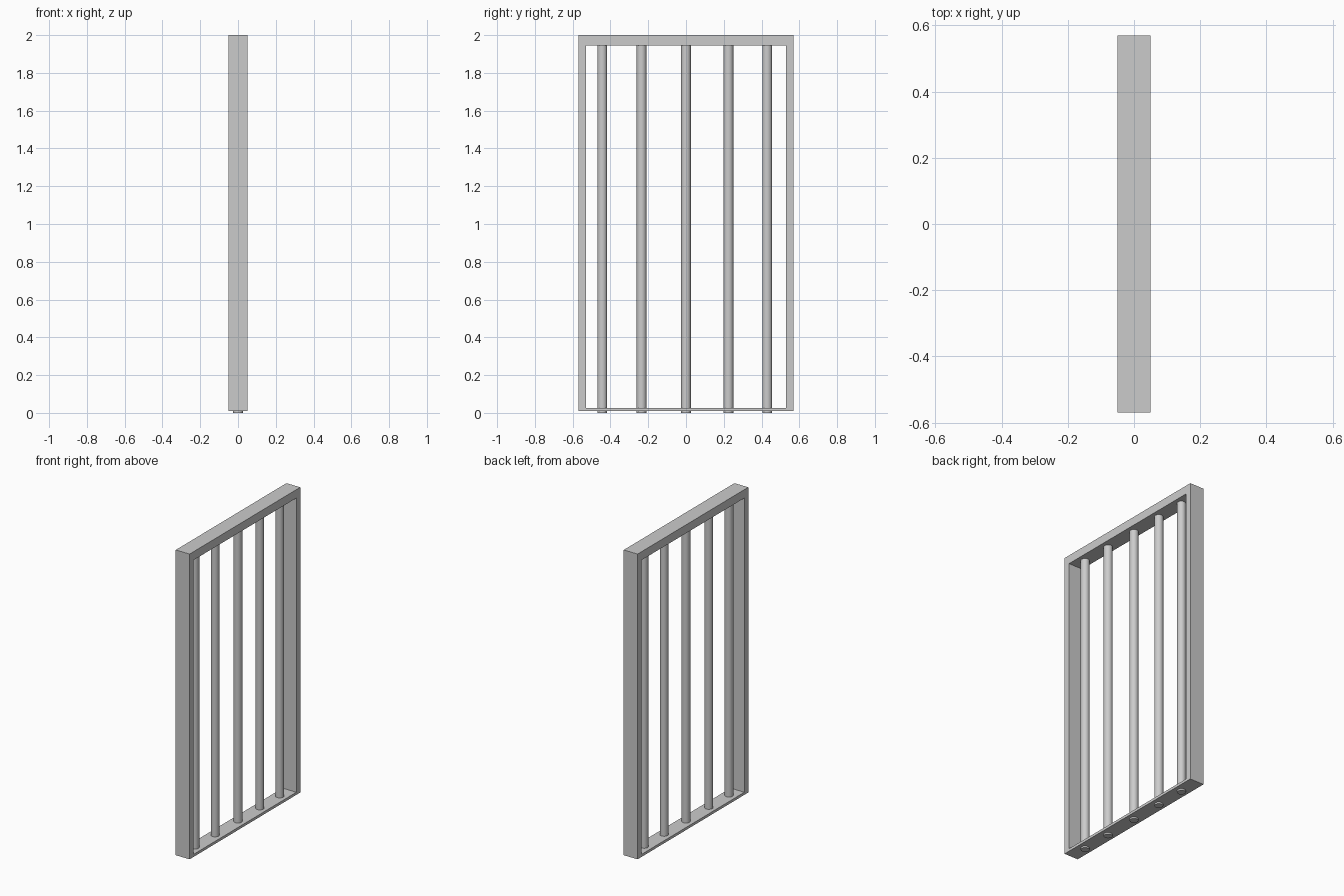
import bpy
import bmesh
from mathutils import Matrix

cube = bpy.data.objects.get("Cube")
if cube:
    bpy.data.objects.remove(cube, do_unlink=True)

steel = bpy.data.materials.new("light_grey_steel")
steel.use_nodes = True
GREY = (0.6, 0.6, 0.6, 1)
steel.diffuse_color = GREY
steel.node_tree.nodes["Principled BSDF"].inputs["Base Color"].default_value = GREY


def add_object(name, bm):
    bmesh.ops.recalc_face_normals(bm, faces=bm.faces)
    mesh = bpy.data.meshes.new(name)
    bm.to_mesh(mesh)
    bm.free()
    mesh.materials.append(steel)
    obj = bpy.data.objects.new(name, mesh)
    bpy.context.collection.objects.link(obj)
    return obj


# Frame: rectangular ring with a thick head and a thin sill
DEPTH = 0.05
outer = [(-0.57, 0.01), (0.57, 0.01), (0.57, 2), (-0.57, 2)]
inner = [(-0.53, 0.027), (0.53, 0.027), (0.53, 1.945), (-0.53, 1.945)]
bm = bmesh.new()
rings = [[bm.verts.new((x, y, z)) for y, z in loop]
         for x, loop in ((-DEPTH, outer), (DEPTH, outer), (DEPTH, inner), (-DEPTH, inner))]
for r in range(4):
    a, b = rings[r], rings[(r + 1) % 4]
    for i in range(4):
        j = (i + 1) % 4
        bm.faces.new((a[i], a[j], b[j], b[i]))
add_object("frame", bm)

# Round bars, poking slightly out below the sill
BOTTOM, TOP, RADIUS = 0, 1.96, 0.026
for n, y in enumerate((-0.443, -0.235, 0, 0.225, 0.43), 1):
    bm = bmesh.new()
    bmesh.ops.create_cone(bm, cap_ends=True, segments=24, radius1=RADIUS, radius2=RADIUS,
                          depth=TOP - BOTTOM,
                          matrix=Matrix.Translation((0, y, (TOP + BOTTOM) / 2)))
    for face in bm.faces:
        face.smooth = len(face.verts) == 4
    for edge in bm.edges:
        edge.smooth = all(f.smooth for f in edge.link_faces)
    add_object(f"bar_{n}", bm)
